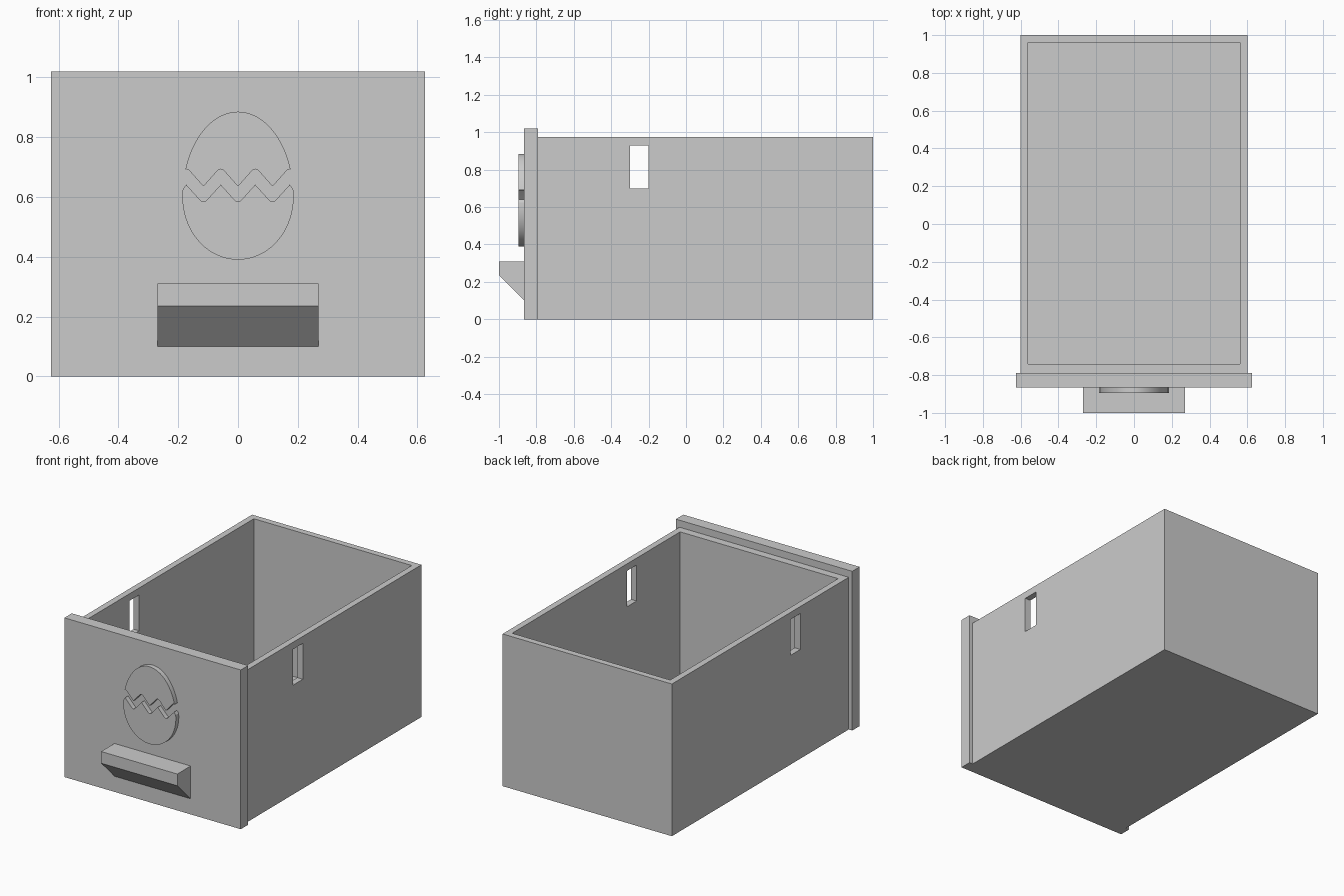
import bpy
import bmesh
import math

cube = bpy.data.objects.get("Cube")
if cube:
    bpy.data.objects.remove(cube, do_unlink=True)

# One plain grey for the whole drawer
GREY = (0.6, 0.6, 0.6, 1.0)
grey = bpy.data.materials.new("plain_grey")
grey.use_nodes = True
grey.diffuse_color = GREY
grey.node_tree.nodes["Principled BSDF"].inputs["Base Color"].default_value = GREY


def prism(name, points, direction):
    """Extrude a closed 3D outline along a direction vector."""
    bm = bmesh.new()
    face = bm.faces.new([bm.verts.new(p) for p in points])
    result = bmesh.ops.extrude_face_region(bm, geom=[face], use_keep_orig=True)
    moved = [v for v in result["geom"] if isinstance(v, bmesh.types.BMVert)]
    bmesh.ops.translate(bm, verts=moved, vec=direction)
    bmesh.ops.recalc_face_normals(bm, faces=bm.faces)
    mesh = bpy.data.meshes.new(name)
    bm.to_mesh(mesh)
    bm.free()
    mesh.materials.append(grey)
    obj = bpy.data.objects.new(name, mesh)
    bpy.context.collection.objects.link(obj)
    return obj


def block(name, x, y, z):
    """Box given by (low, high) ranges."""
    outline = [(x[0], y[0], z[0]), (x[1], y[0], z[0]),
               (x[1], y[1], z[0]), (x[0], y[1], z[0])]
    return prism(name, outline, (0, 0, z[1] - z[0]))


def cut(target, cutter):
    """Subtract a cutter from the target and discard it."""
    cutter.hide_render = True
    bpy.context.view_layer.objects.active = target
    mod = target.modifiers.new("cut", 'BOOLEAN')
    mod.operation = 'DIFFERENCE'
    mod.solver = 'EXACT'
    mod.object = cutter
    bpy.ops.object.modifier_apply(modifier=mod.name)
    bpy.data.objects.remove(cutter, do_unlink=True)


# Open box with a slot through both side walls
box = block("drawer_box", (-0.6, 0.6), (-0.79, 1.0), (0, 0.975))
cut(box, block("cavity_cutter", (-0.56, 0.56), (-0.74, 0.96), (0.04, 1.2)))
cut(box, block("slot_cutter", (-0.8, 0.8), (-0.3, -0.2), (0.7, 0.93)))

# Front panel, slightly larger than the box
PANEL_Y = -0.865
block("front_panel", (-0.625, 0.625), (PANEL_Y, -0.79), (0, 1.02))

# Handle with a sloping underside
handle = [(PANEL_Y, 0.10), (PANEL_Y, 0.31), (-1.0, 0.31), (-1.0, 0.235)]
prism("handle", [(-0.27, y, z) for y, z in handle], (0.54, 0, 0))

# Cracked egg emblem: two halves with matching zigzag edges
EGG_MID, HALF_WIDTH, STEP = 0.6, 0.186, 0.0577


def egg_arc(start_z, height):
    """Egg outline from the right side to the left, over the pole."""
    a = math.asin((start_z - EGG_MID) / height)
    n = 48
    angles = [a + (math.pi - 2 * a) * i / n for i in range(n + 1)]
    return [(HALF_WIDTH * math.cos(t), EGG_MID + height * math.sin(t)) for t in angles]


def zigzag(low, high, round_peaks):
    """Zigzag from left to right, with either its peaks or valleys rounded."""
    points = []
    for k in range(-3, 4):
        x, peak = k * STEP, k % 2 == 1
        z = high if peak else low
        if peak != round_peaks:
            points.append((x, z))
            continue
        sign = -1 if peak else 1
        for d in (-0.014, -0.007, 0, 0.007, 0.014):
            if abs(x + d) < 3 * STEP + 0.001:
                points.append((x + d, z + sign * 45 * d * d))
    return points


upper = egg_arc(0.69, 0.285) + zigzag(0.635, 0.693, True)
lower = egg_arc(0.625, -0.21) + zigzag(0.584, 0.641, False)
for name, outline in (("egg_upper_half", upper), ("egg_lower_half", lower)):
    egg = prism(name, [(x, PANEL_Y, z) for x, z in outline], (0, -0.03, 0))
    bpy.ops.object.select_all(action='DESELECT')
    egg.select_set(True)
    bpy.context.view_layer.objects.active = egg
    bpy.ops.object.shade_smooth_by_angle(angle=math.radians(30))
